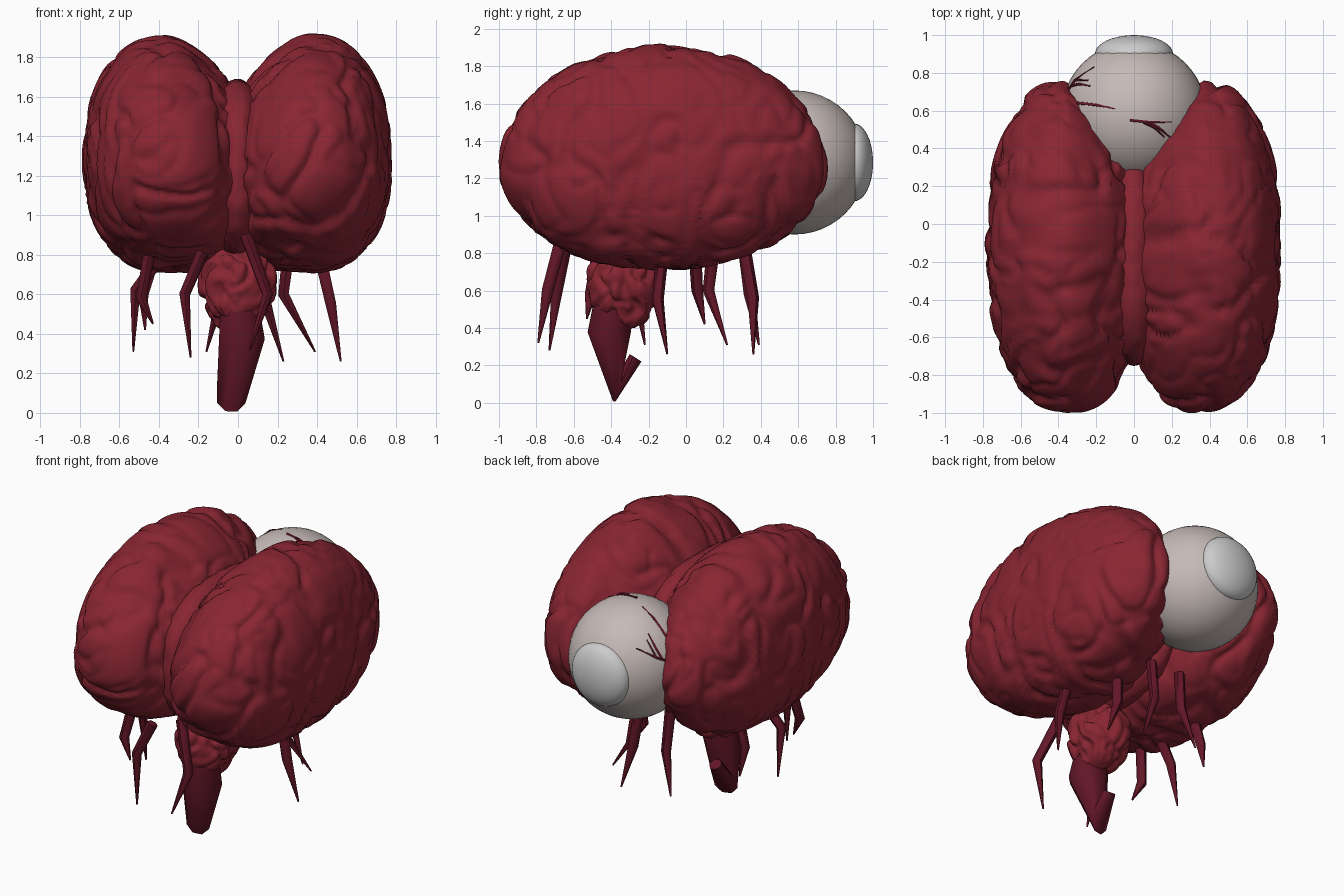
import bpy, bmesh, math
from mathutils import Vector, noise

if "Cube" in bpy.data.objects:
    bpy.data.objects.remove(bpy.data.objects["Cube"])


def material(name, rgb):
    m = bpy.data.materials.new(name)
    m.diffuse_color = (*rgb, 1)
    m.use_nodes = True
    m.node_tree.nodes["Principled BSDF"].inputs["Base Color"].default_value = m.diffuse_color
    return m


RED = material("flesh", (0.25, 0.019, 0.032))
DARK = material("dark_flesh", (0.12, 0.008, 0.02))
WHITE = material("eye_white", (0.56, 0.49, 0.47))
EYE, EYE_R = Vector((0, 0.58, 1.285)), 0.385


def finish(bm, name, mat=None, angle=180):
    bmesh.ops.recalc_face_normals(bm, faces=bm.faces)
    me = bpy.data.meshes.new(name)
    bm.to_mesh(me)
    bm.free()
    ob = bpy.data.objects.new(name, me)
    bpy.context.collection.objects.link(ob)
    if mat:
        me.materials.append(mat)
    bpy.ops.object.select_all(action='DESELECT')
    ob.select_set(True)
    bpy.context.view_layer.objects.active = ob
    bpy.ops.object.shade_smooth_by_angle(angle=math.radians(angle))
    return ob


def furrows(p, seed):
    # winding soft grooves with swelling between them
    q = Vector((p.x * 2.8, p.y * 4.2, p.z * 2.8)) + Vector((seed, seed * 2, 0))
    q += 0.5 * noise.noise_vector(q * 0.9)
    a, b = noise.noise(q), noise.noise(q * 1.8 + Vector((9, 4, 7)))
    return (0.008 - 0.024 * math.exp(-(a / 0.14) ** 2)
            - 0.011 * math.exp(-(b / 0.17) ** 2) + 0.01 * a)


def hemisphere(name, side, seed):
    bm = bmesh.new()
    bmesh.ops.create_icosphere(bm, subdivisions=6, radius=1)
    for v in bm.verts:
        d = v.co.copy()
        # fuller towards the underside of the inner face
        e = 2.25 if d.x > 0 else 2.5 - 0.8 * d.z
        d *= (math.hypot(d.y, d.z) ** e + abs(d.x) ** e) ** (-1 / e)
        x = 0.37 + d.x * (0.41 if d.x > 0 else 0.425)
        y = -0.12 + d.y * 0.875
        z = 1.26 + d.z * (0.65 if d.z > 0 else 0.55)
        # hollow around the eye socket
        t = max(0, min(1, x / 0.37))
        if y > 0:
            y *= 1 - 0.3 * (1 - t)
        p = Vector((x, y, z))
        n = Vector((d.x / 0.42, d.y / 0.87, d.z / 0.6)).normalized()
        v.co = p + n * furrows(p, seed)
    bmesh.ops.bisect_plane(bm, geom=bm.verts[:] + bm.edges[:] + bm.faces[:],
                           plane_co=(0, 0, 0), plane_no=(1, 0, 0), clear_inner=True)
    for v in bm.verts:
        v.co.x *= side
    return finish(bm, name, RED)


def lump(name, centre, size, power, seed, rough):
    # rounded mass with furrows
    bm = bmesh.new()
    bmesh.ops.create_icosphere(bm, subdivisions=5, radius=1)
    for v in bm.verts:
        d = v.co.copy()
        k = (abs(d.x) ** 2 + math.hypot(abs(d.y) ** (power / 2), abs(d.z) ** (power / 2))
             ** (4 / power)) ** -0.5
        p = Vector([c + k * a * s for c, a, s in zip(centre, d, size)])
        v.co = p + d * furrows(p * 1.8, seed) * rough
    return finish(bm, name, RED)


def tube(name, pts, radii, mat, sides=8, angle=60):
    # rings set across the bisector of each bend, joined by quads
    pts = [Vector(p) for p in pts]
    bm, rings = bmesh.new(), []
    for i, p in enumerate(pts):
        t = Vector()
        if i:
            t += (p - pts[i - 1]).normalized()
        if i < len(pts) - 1:
            t += (pts[i + 1] - p).normalized()
        t.normalize()
        u = (Vector((1, 0, 0)) - t * t.x).normalized()
        if abs(t.x) > 0.9:
            u = t.cross(Vector((0, 0, 1))).normalized()
        w = t.cross(u)
        rings.append([bm.verts.new(p + radii[i] * (u * math.cos(a) + w * math.sin(a)))
                      for a in [2 * math.pi * (j + .5) / sides for j in range(sides)]])
    for r, s in zip(rings, rings[1:]):
        for j in range(sides):
            k = (j + 1) % sides
            bm.faces.new((r[j], r[k], s[k], s[j]))
    bm.faces.new(rings[0])
    bm.faces.new(rings[-1])
    return finish(bm, name, mat, angle)


# Brain halves, the web between them and the lumpy base
hemisphere("right_hemisphere", 1, 3.3)
hemisphere("left_hemisphere", -1, 12.7)
lump("centre_bridge", (0, -0.18, 1.23), (0.19, 0.57, 0.46), 2.5, 8.2, 0.3)
lump("brain_base", (0, -0.33, 0.64), (0.19, 0.2, 0.24), 2, 5.1, 1.2)

# Hooked stem
tube("brain_stem", [(0, -.38, .68), (.02, -.41, .38), (-.035, -.37, .08), (-.03, -.27, .24)],
     [.09, .125, .08, .04], DARK)

# Eyeball and cornea
bm = bmesh.new()
bmesh.ops.create_uvsphere(bm, u_segments=48, v_segments=24, radius=EYE_R)
bmesh.ops.translate(bm, verts=bm.verts, vec=EYE)
finish(bm, "eyeball", WHITE)
bm = bmesh.new()
bmesh.ops.create_uvsphere(bm, u_segments=40, v_segments=20, radius=1)
for v in bm.verts:
    c = v.co.copy()
    v.co = Vector((c.x * 0.207, 0.9 + c.z * 0.1, 1.285 + c.y * 0.207))
finish(bm, "cornea")

# Legs: hip, knee, tip
LEGS = [
    [(.04, -.66, .9), (.15, -.74, .6), (.06, -.79, .32)],
    [(-.18, -.65, .81), (-.27, -.69, .6), (-.24, -.73, .28)],
    [(-.45, -.47, .8), (-.49, -.51, .58), (-.43, -.53, .45)],
    [(-.42, -.25, .75), (-.52, -.27, .62), (-.53, -.22, .31)],
    [(.42, -.13, .77), (.47, -.15, .55), (.52, -.1, .26)],
    [(-.43, .05, .77), (-.48, .06, .6), (-.47, .1, .42)],
    [(.25, .14, .77), (.23, .12, .6), (.39, .22, .31)],
    [(.12, .31, .84), (.14, .36, .56), (.23, .36, .26)],
    [(-.1, .31, .84), (-.09, .34, .58), (-.16, .39, .31)],
]
for i, leg in enumerate(LEGS):
    tube(f"leg_{i + 1}", leg, [.034, .031, .005], DARK, 6)

# Veins lying on the eyeball, given in plan
VEINS = [
    [(-.35, .70), (-.31, .76), (-.21, .83)], [(-.31, .76), (-.24, .76)],
    [(-.33, .73), (-.29, .74), (-.23, .73)],
    [(-.30, .64), (-.20, .63), (-.10, .61)],
    [(-.02, .55), (.08, .54), (.20, .54)], [(.07, .54), (.13, .51), (.19, .46)],
    [(.05, .54), (.11, .51), (.16, .46)],
]
for i, vein in enumerate(VEINS):
    pts = []
    for x, y in vein:
        h = math.sqrt(max(0.0, EYE_R ** 2 - x * x - (y - EYE.y) ** 2))
        pts.append(EYE + Vector((x, y - EYE.y, h)).normalized() * (EYE_R + .003))
    tube(f"vein_{i + 1}", pts, [.008, .007, .003][-len(pts):], DARK, 6)
